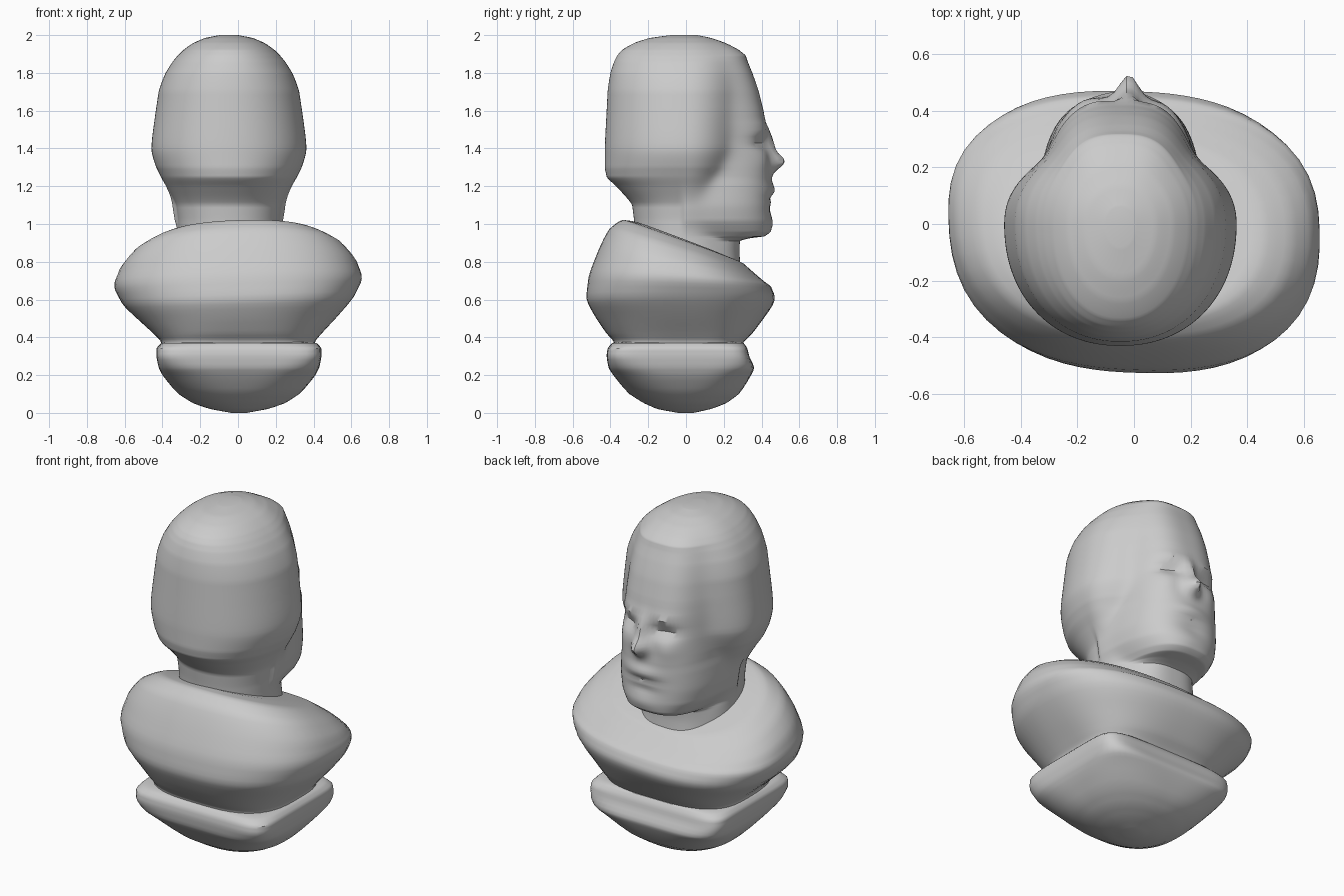
import bpy
import bmesh
from math import sin, cos, pi, exp

default = bpy.data.objects.get("Cube")
if default:
    bpy.data.objects.remove(default, do_unlink=True)

# One plain stone colour
stone = bpy.data.materials.new("grey stone")
stone.use_nodes = True
grey = (0.6, 0.6, 0.6, 1)
stone.diffuse_color = grey
stone.node_tree.nodes["Principled BSDF"].inputs["Base Color"].default_value = grey


def radius(t, half_width, back, front, power):
    """Polar radius of a superellipse with its own back and front depth."""
    depth = front if sin(t) > 0 else back
    return (abs(cos(t) / half_width) ** power + abs(sin(t) / depth) ** power) ** (-1 / power)


def refine(rows, steps):
    """Blend neighbouring profile rows with a smooth curve."""
    result = []
    for i in range(len(rows) - 1):
        a, b, c, d = rows[max(i - 1, 0)], rows[i], rows[i + 1], rows[min(i + 2, len(rows) - 1)]
        for s in range(steps):
            u = s / steps
            row = []
            for p, q, r, v in zip(a, b, c, d):
                m = min(max((r - p) / 2, -abs(r - q)), abs(r - q))
                n = min(max((v - q) / 2, -abs(r - q)), abs(r - q))
                h = u * u * (3 - 2 * u)
                row.append(q + (r - q) * h + m * u * (1 - u) ** 2 - n * u * u * (1 - u))
            result.append(row)
    return result + [list(rows[-1])]


def loft(name, rows, point, sides):
    """Skin closed rings, where point(row, angle) gives each position."""
    bm = bmesh.new()
    rings = [[bm.verts.new(point(row, 2 * pi * i / sides)) for i in range(sides)] for row in rows]
    for low, high in zip(rings, rings[1:]):
        for i in range(sides):
            j = (i + 1) % sides
            bm.faces.new((low[i], low[j], high[j], high[i]))
    bm.faces.new(rings[0][::-1])
    bm.faces.new(rings[-1])
    mesh = bpy.data.meshes.new(name)
    bm.to_mesh(mesh)
    bm.free()
    mesh.materials.append(stone)
    obj = bpy.data.objects.new(name, mesh)
    bpy.context.collection.objects.link(obj)
    bpy.ops.object.select_all(action="DESELECT")
    obj.select_set(True)
    bpy.context.view_layer.objects.active = obj
    bpy.ops.object.shade_smooth_by_angle(angle=0.7)


def foot_point(row, t):
    z, half_width, back, front, power = row
    r = radius(t, half_width, back, front, power)
    return r * cos(t) + .005, r * sin(t), z


# Rounded square foot: height, half width, back, front, squareness
foot = [
    (0, .04, .04, .04, 2),
    (.02, .15, .15, .13, 2),
    (.05, .24, .22, .21, 2.2),
    (.1, .32, .3, .28, 2.6),
    (.2, .405, .385, .345, 4),
    (.24, .425, .41, .36, 5.5),
    (.3, .437, .42, .335, 8),
    (.34, .437, .415, .325, 8),
    (.37, .41, .39, .305, 6),
    (.38, .3, .3, .24, 4),
]
loft("foot", refine(foot, 3), foot_point, 96)


def chest_point(row, t):
    z, tilt, half_width, back, front, power = row
    r = radius(t, half_width, back, front, power)
    x, y = r * cos(t), r * sin(t)
    # Slightly skewed plan, with the left shoulder raised
    skew = min(max((z - .38) * 5, 0), 1)
    return x - .03 * skew * y, y - .03 * skew * x, z - tilt * y + .03 * skew * x


# Shoulders and chest, with the top sloping down to the face side
chest = [
    (.34, 0, .4, .375, .28, 3.5),
    (.38, 0, .41, .385, .31, 3.2),
    (.42, 0, .445, .42, .35, 2.9),
    (.5, 0, .525, .475, .41, 2.6),
    (.6, 0, .615, .525, .468, 2.5),
    (.69, .05, .655, .515, .45, 2.45),
    (.77, .18, .63, .465, .415, 2.4),
    (.85, .3, .555, .405, .36, 2.4),
    (.9, .36, .45, .335, .305, 2.3),
    (.91, .38, .3, .27, .28, 2),
]
loft("chest", refine(chest, 4), chest_point, 64)

# Facial relief: x, z, spread in x, spread in z, push
relief = [
    (.03, 1.33, .045, .05, .08),      # nose tip
    (.03, 1.43, .035, .06, .035),     # nose bridge
    (.02, 1.18, .1, .04, .02),        # lips
    (.02, 1.14, .1, .016, -.012),     # mouth
    (.02, 1.08, .09, .025, -.008),    # chin groove
    (.02, 1, .1, .04, .01),           # chin
]
for side in (-1, 1):
    relief += [
        (.02 + side * .12, 1.43, .075, .035, -.035),   # eye socket
        (.02 + side * .12, 1.5, .1, .03, .012),        # brow
        (.02 + side * .15, 1.33, .06, .06, .012),      # cheekbone
    ]


def head_point(row, t):
    z, half_width, back, front, face_width, face = row
    skull = radius(t, half_width, back, front, 2.15)
    mask = radius(t, face_width, .03, face, 2.8)
    r = (skull ** 14 + mask ** 14) ** (1 / 14)
    x, y = r * cos(t), r * sin(t)
    if y > .2:
        y += sum(push * exp(-((x - cx) / sx) ** 2 - ((z - cz) / sz) ** 2)
                 for cx, cz, sx, sz, push in relief)
    return x - .048, y, z


# Neck and head: height, skull half width, back, front, face half width, face
head = [
    (.72, .28, .28, .26, .24, .29),
    (.84, .27, .275, .25, .22, .28),
    (.91, .268, .27, .23, .215, .285),
    (.925, .268, .27, .22, .215, .34),
    (.935, .268, .27, .21, .22, .415),
    (.96, .268, .27, .2, .24, .445),
    (1.02, .27, .275, .18, .275, .45),
    (1.1, .28, .285, .17, .288, .45),
    (1.2, .33, .37, .19, .285, .45),
    (1.25, .36, .42, .21, .28, .45),
    (1.3, .385, .43, .24, .28, .445),
    (1.4, .41, .43, .28, .275, .44),
    (1.6, .387, .42, .29, .265, .41),
    (1.7, .372, .415, .29, .255, .385),
    (1.8, .335, .4, .28, .24, .35),
    (1.86, .297, .38, .27, .225, .325),
    (1.89, .272, .365, .265, .215, .315),
    (1.92, .242, .34, .24, .19, .28),
    (1.96, .185, .27, .19, .14, .2),
    (1.985, .125, .19, .13, .08, .12),
    (2, .05, .08, .06, .03, .05),
]
loft("head", refine(head, 6), head_point, 128)
